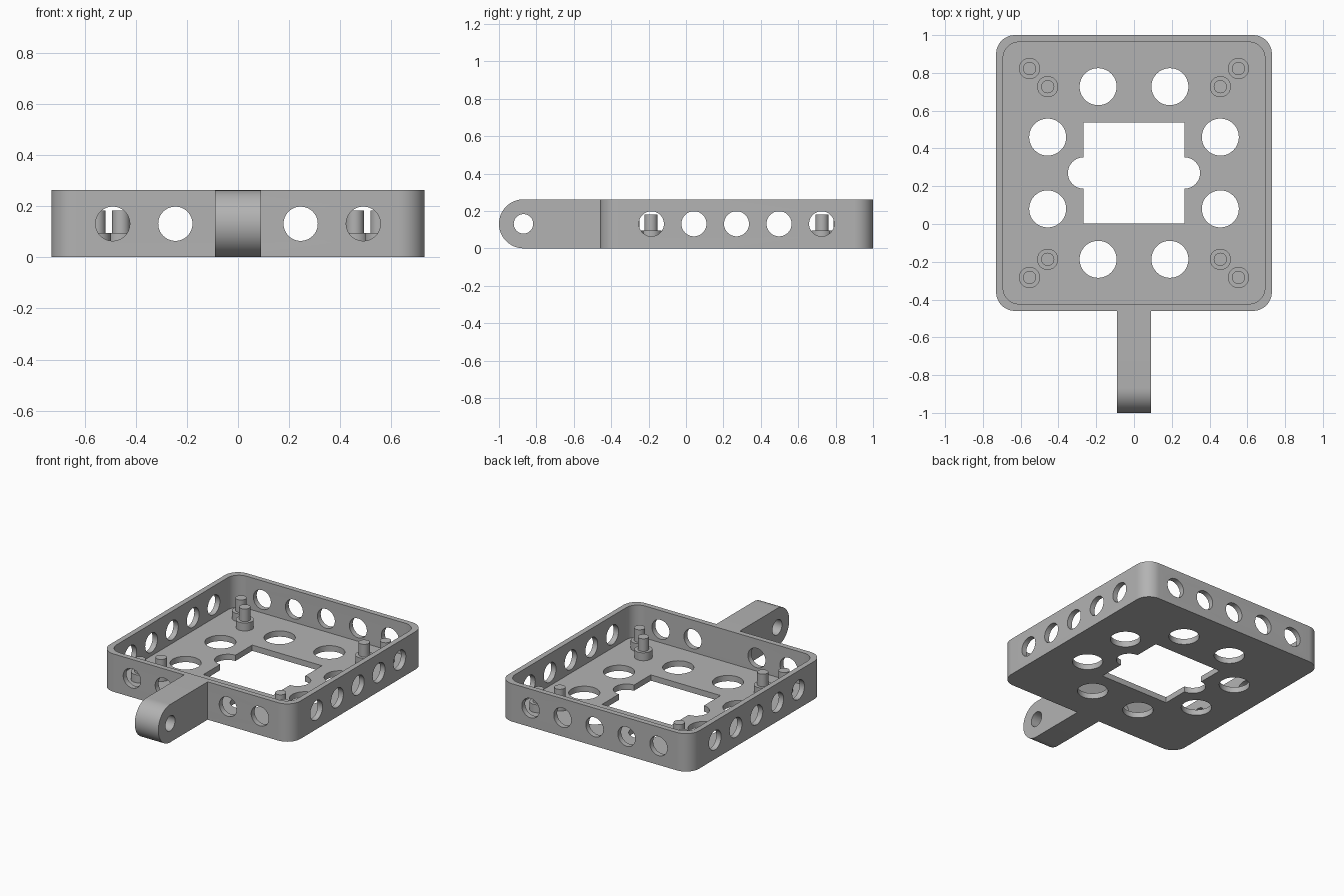
import bpy, bmesh
from math import pi, sin, cos, radians
from mathutils import Matrix

cube = bpy.data.objects.get("Cube")
if cube:
    bpy.data.objects.remove(cube, do_unlink=True)

HALF, HEIGHT, WALL, FLOOR = 0.73, 0.262, 0.037, 0.04
CY = 0.27                # centre of the tray in y
MID = HEIGHT / 2
ARM_Y = -1 + MID         # centre of the rounded arm end

grey = bpy.data.materials.new("plain grey")
grey.use_nodes = True
grey.diffuse_color = (0.45, 0.45, 0.45, 1)
grey.node_tree.nodes["Principled BSDF"].inputs["Base Color"].default_value = grey.diffuse_color


def arc(cx, cy, r, start, end, n):
    steps = [radians(start + (end - start) * i / n) for i in range(n + 1)]
    return [(cx + r * cos(a), cy + r * sin(a)) for a in steps]


def circle(cx, cy, r, n=48):
    return arc(cx, cy, r, 0, 360, n)[:-1]


def rounded_square(half, r):
    c = half - r
    pts = []
    for i, (sx, sy) in enumerate([(1, 1), (-1, 1), (-1, -1), (1, -1)]):
        pts += arc(sx * c, CY + sy * c, r, 90 * i, 90 * i + 90, 12)
    return pts


def add_prism(bm, outline, low, high, matrix=Matrix()):
    """Extrude an outline from low to high, then place it with the matrix."""
    bottom = [bm.verts.new(matrix @ Matrix.Translation((x, y, low)).translation) for x, y in outline]
    top = [bm.verts.new(matrix @ Matrix.Translation((x, y, high)).translation) for x, y in outline]
    n = len(outline)
    bm.faces.new(bottom[::-1])
    bm.faces.new(top)
    for i in range(n):
        j = (i + 1) % n
        bm.faces.new((bottom[i], bottom[j], top[j], top[i]))


def make_object(name, bm):
    bmesh.ops.recalc_face_normals(bm, faces=bm.faces)
    mesh = bpy.data.meshes.new(name)
    bm.to_mesh(mesh)
    bm.free()
    mesh.materials.append(grey)
    obj = bpy.data.objects.new(name, mesh)
    bpy.context.collection.objects.link(obj)
    return obj


def prism(name, outline, low, high, matrix=Matrix()):
    bm = bmesh.new()
    add_prism(bm, outline, low, high, matrix)
    return make_object(name, bm)


def activate(obj):
    bpy.ops.object.select_all(action='DESELECT')
    obj.select_set(True)
    bpy.context.view_layer.objects.active = obj


def cut(obj, cutter):
    activate(obj)
    mod = obj.modifiers.new("cut", 'BOOLEAN')
    mod.operation, mod.solver, mod.object = 'DIFFERENCE', 'EXACT', cutter
    bpy.ops.object.modifier_apply(modifier=mod.name)
    bpy.data.objects.remove(cutter, do_unlink=True)


def smooth(obj):
    activate(obj)
    bpy.ops.object.shade_smooth_by_angle(angle=radians(30))


# Open tray with rounded corners
tray = prism("tray", rounded_square(HALF, 0.1), 0, HEIGHT)
cut(tray, prism("cavity_cutter", rounded_square(HALF - WALL, 0.085), FLOOR, 1))

# Floor openings: ring of round holes and a square with side notches
bm = bmesh.new()
for sx in (-1, 1):
    for sy in (-1, 1):
        for x, y in ((0.19, 0.457), (0.457, 0.19)):
            add_prism(bm, circle(sx * x, CY + sy * y, 0.098), -0.1, 0.1)
s, notch = 0.267, 0.083
window = [(s, CY - s)] + arc(s, CY, notch, -90, 90, 20) + [(s, CY + s)]
window += [(-s, CY + s)] + arc(-s, CY, notch, 90, 270, 20) + [(-s, CY - s)]
add_prism(bm, window, -0.1, 0.1)

# Wall openings: five per wall, the front one leaves the middle solid
for turn in range(4):
    spacing = 0.245 if turn % 2 == 0 else 0.2275
    place = (Matrix.Translation((0, CY, MID)) @ Matrix.Rotation(turn * pi / 2, 4, 'Z')
             @ Matrix.Rotation(pi / 2, 4, 'X'))
    for k in range(-2, 3):
        if turn == 0 and k == 0:
            continue
        add_prism(bm, circle(k * spacing, 0, 0.067), HALF - 0.06, HALF + 0.06, place)
cut(tray, make_object("hole_cutter", bm))
smooth(tray)

# Arm with a rounded end and a cross hole, drawn in the side plane
side = Matrix(((0, 0, 1, 0), (1, 0, 0, 0), (0, 1, 0, 0), (0, 0, 0, 1)))
root = CY - HALF + 0.005
arm_outline = [(root, 0), (root, HEIGHT)] + arc(ARM_Y, MID, MID, 90, 270, 32)
arm = prism("arm", arm_outline, -0.09, 0.09, side)
cut(arm, prism("arm_hole_cutter", circle(ARM_Y, MID, 0.052), -0.2, 0.2, side))
smooth(arm)

# Stepped mounting posts, two in each corner
for sx, xname in ((-1, "right"), (1, "left")):
    for sy, yname in ((-1, "front"), (1, "back")):
        for d, dname in ((0.457, "inner"), (0.553, "outer")):
            label = f"{yname}_{xname}_{dname}"
            x, y = sx * d, CY + sy * d
            smooth(prism(label + "_post_base", circle(x, y, 0.056, 32), FLOOR - 0.01, 0.095))
            smooth(prism(label + "_post_pin", circle(x, y, 0.035, 32), 0.09, 0.182))
